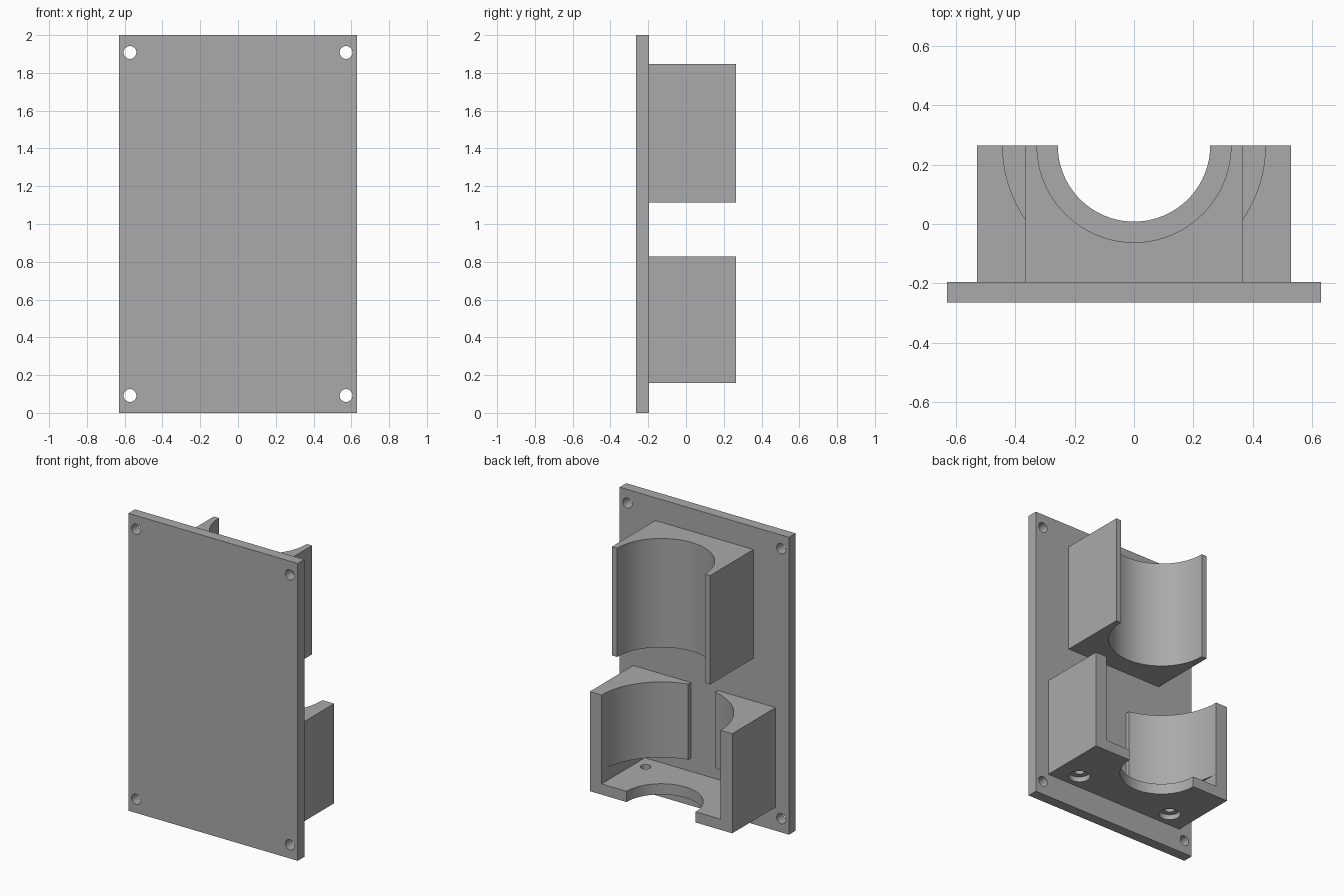
import bpy
import bmesh
from mathutils import Matrix

cube = bpy.data.objects.get("Cube")
if cube:
    bpy.data.objects.remove(cube, do_unlink=True)

grey = bpy.data.materials.new("plain_grey")
grey.use_nodes = True
grey.diffuse_color = (0.4, 0.4, 0.4, 1)
grey.node_tree.nodes["Principled BSDF"].inputs["Base Color"].default_value = (0.4, 0.4, 0.4, 1)

BACK = 0.265        # open side of the brackets
FACE = -0.195       # rear face of the plate
OVER = 0.05         # cutter overshoot


def new_object(name, bm):
    mesh = bpy.data.meshes.new(name)
    bm.to_mesh(mesh)
    bm.free()
    mesh.materials.append(grey)
    obj = bpy.data.objects.new(name, mesh)
    bpy.context.collection.objects.link(obj)
    return obj


def box(name, x, y, z):
    """Box from (low, high) ranges on each axis."""
    bm = bmesh.new()
    size = [r[1] - r[0] for r in (x, y, z)]
    mid = [sum(r) / 2 for r in (x, y, z)]
    bmesh.ops.create_cube(bm, size=1, matrix=Matrix.Translation(mid) @ Matrix.Diagonal((*size, 1)))
    return new_object(name, bm)


def cylinder(name, radius, centre, length, axis="Z", sides=96):
    bm = bmesh.new()
    turn = Matrix.Rotation(1.5707963, 4, "X") if axis == "Y" else Matrix()
    bmesh.ops.create_cone(bm, cap_ends=True, segments=sides, radius1=radius, radius2=radius,
                          depth=length, matrix=Matrix.Translation(centre) @ turn)
    return new_object(name, bm)


def carve(target, cutters):
    """Subtract every cutter, then tidy up and shade."""
    bpy.ops.object.select_all(action="DESELECT")
    target.select_set(True)
    bpy.context.view_layer.objects.active = target
    for cutter in cutters:
        mod = target.modifiers.new("cut", "BOOLEAN")
        mod.operation = "DIFFERENCE"
        mod.solver = "EXACT"
        mod.object = cutter
        bpy.ops.object.modifier_apply(modifier=mod.name)
        bpy.data.objects.remove(cutter, do_unlink=True)
    bpy.ops.object.shade_smooth_by_angle(angle=0.5)


# Mounting plate with four corner holes
plate = box("mounting_plate", (-0.63, 0.63), (-BACK, FACE), (0, 2))
carve(plate, [cylinder("corner_hole", 0.034, (x, FACE, z), 0.4, "Y", 48)
              for x in (-0.572, 0.572) for z in (0.092, 1.908)])

# Upper cradle: block with an open half-round channel
upper = box("upper_cradle", (-0.365, 0.365), (FACE, BACK), (1.115, 1.847))
carve(upper, [cylinder("channel", 0.327, (0, BACK, 1.48), 1)])

# Lower cradle: wider channel, rear slot, floor pocket, floor opening and screw holes
bottom, floor, ledge, top = 0.158, 0.23, 0.32, 0.828
lower = box("lower_cradle", (-0.53, 0.53), (FACE, BACK), (bottom, top))
cuts = [
    cylinder("wide_channel", 0.443, (0, BACK, floor + 0.5), 1),
    box("floor_pocket", (-0.443, 0.443), (FACE - OVER, BACK + OVER), (floor, ledge)),
    box("rear_slot", (-0.1, 0.1), (FACE - OVER, 0), (floor, top + OVER)),
    cylinder("floor_opening", 0.257, (0, BACK, floor), 0.4),
]
for x in (-0.365, 0.365):
    cuts.append(cylinder("screw_hole", 0.032, (x, -0.092, floor), 0.2, sides=48))
    cuts.append(cylinder("counterbore", 0.067, (x, -0.092, bottom - 0.015), 0.1, sides=48))
carve(lower, cuts)
